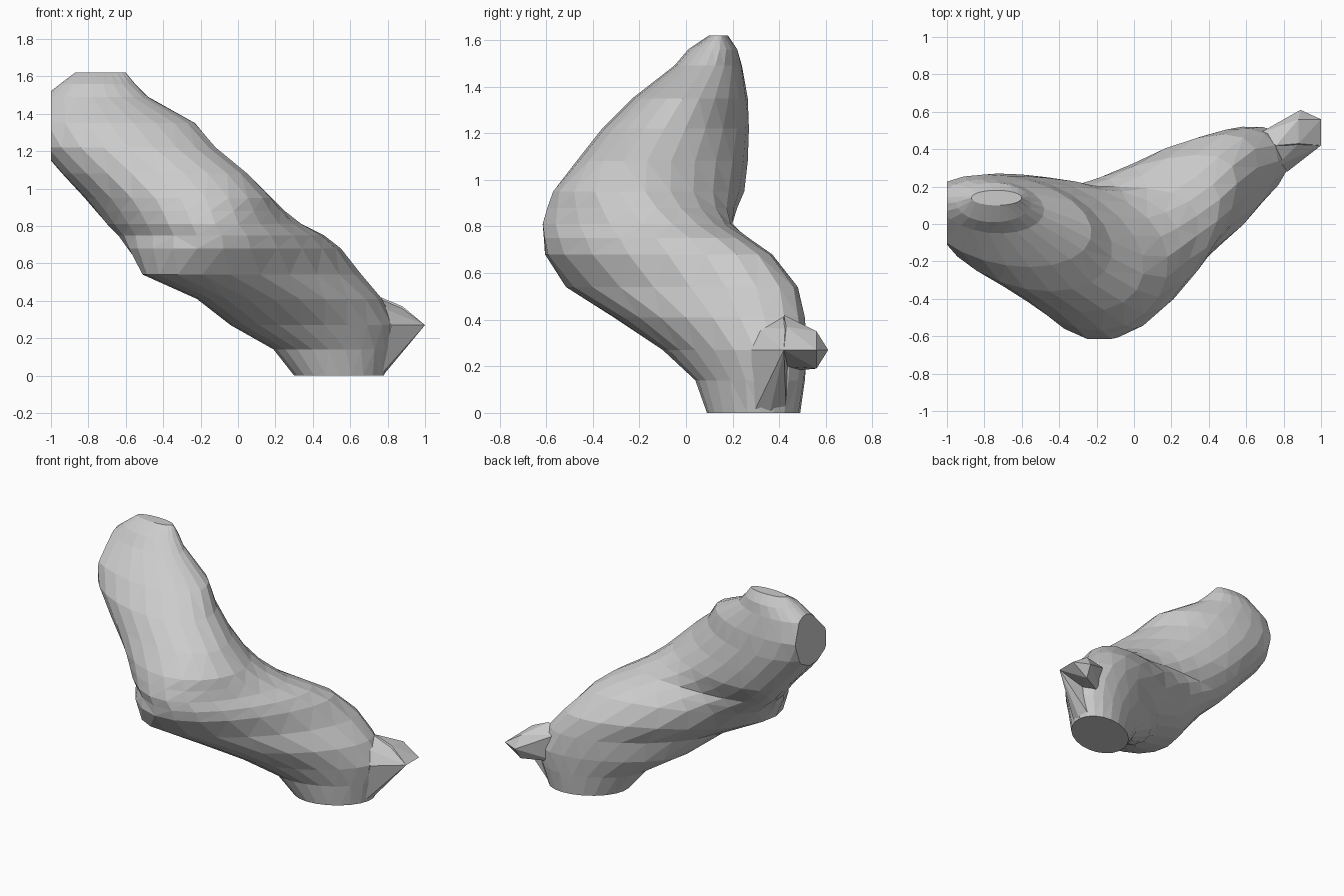
import bpy, bmesh, math

if "Cube" in bpy.data.objects:
    bpy.data.objects.remove(bpy.data.objects["Cube"])

SIDES = 22

# Level sections: z, x range, y range, diagonal lean, backward bend of the two sides
SECTIONS = [
    (0.00, 0.30, 0.78, 0.09, 0.49, 0.30, 0.0),
    (0.14, 0.19, 0.82, 0.04, 0.51, 0.40, 0.0),
    (0.27, -0.04, 0.84, -0.10, 0.52, 0.53, 0.0),
    (0.41, -0.22, 0.77, -0.31, 0.51, 0.60, 0.0),
    (0.54, -0.51, 0.66, -0.515, 0.48, 0.60, 0.12),
    (0.68, -0.59, 0.55, -0.605, 0.37, 0.40, 0.28),
    (0.75, -0.64, 0.46, -0.61, 0.27, 0.20, 0.36),
    (0.81, -0.70, 0.34, -0.615, 0.20, 0.02, 0.36),
    (0.88, -0.76, 0.25, -0.595, 0.22, -0.17, 0.25),
    (0.95, -0.82, 0.18, -0.57, 0.25, -0.30, 0.13),
    (1.08, -0.94, 0.05, -0.47, 0.265, -0.35, 0.0),
    (1.22, -1.06, -0.12, -0.36, 0.27, -0.30, 0.0),
    (1.35, -1.12, -0.23, -0.23, 0.265, -0.25, 0.0),
    (1.49, -1.04, -0.48, -0.05, 0.24, -0.15, 0.0),
    (1.56, -0.95, -0.55, 0.01, 0.22, 0.00, 0.0),
    (1.62, -0.87, -0.60, 0.10, 0.18, 0.00, 0.0),
]


def finish(bm, name):
    bmesh.ops.recalc_face_normals(bm, faces=bm.faces[:])
    mesh = bpy.data.meshes.new(name)
    bm.to_mesh(mesh)
    bm.free()
    obj = bpy.data.objects.new(name, mesh)
    bpy.context.collection.objects.link(obj)
    return obj


def fit(values, low, high):
    a, b = min(values), max(values)
    return [low + (v - a) / (b - a) * (high - low) for v in values]


def section_ring(bm, z, x0, x1, y0, y1, lean, bend):
    half = math.asin(lean) / 2
    c, s = math.cos(half), math.sin(half)
    us, vs = [], []
    for i in range(SIDES):
        t = math.tau * i / SIDES
        u = c * math.cos(t) + s * math.sin(t)
        v = s * math.cos(t) + c * math.sin(t)
        us.append(u * (1 + 0.4 * bend * v))
        vs.append(v + bend * u * u)
    return [bm.verts.new((x, y, z))
            for x, y in zip(fit(us, x0, x1), fit(vs, y0, y1))]


# Bent body, lofted through the sections
bm = bmesh.new()
rings = [section_ring(bm, *s) for s in SECTIONS]
for a, b in zip(rings, rings[1:]):
    for i in range(SIDES):
        j = (i + 1) % SIDES
        quad = (a[i], a[j], b[j], b[i])
        # split each quad along its shorter diagonal
        if (a[i].co - b[j].co).length < (a[j].co - b[i].co).length:
            order = ((0, 1, 2), (0, 2, 3))
        else:
            order = ((0, 1, 3), (1, 2, 3))
        for tri in order:
            bm.faces.new([quad[k] for k in tri])
bm.faces.new(rings[0])
bm.faces.new(rings[-1])

# Flat cut on the upper end
geom = bm.verts[:] + bm.edges[:] + bm.faces[:]
cut = bmesh.ops.bisect_plane(bm, geom=geom, dist=0.0001, plane_co=(-1, 0, 0),
                             plane_no=(-1, 0, 0), clear_outer=True)
edges = [e for e in cut["geom_cut"] if isinstance(e, bmesh.types.BMEdge)]
bmesh.ops.holes_fill(bm, edges=edges, sides=0)
finish(bm, "bent_body")


def hull_part(name, points):
    bm = bmesh.new()
    for p in points:
        bm.verts.new(p)
    bmesh.ops.convex_hull(bm, input=bm.verts[:])
    loose = [v for v in bm.verts if not v.link_faces]
    bmesh.ops.delete(bm, geom=loose, context='VERTS')
    return finish(bm, name)


# Small pointed spur, and the flared wall that joins it to the lower end
hull_part("tip_spur", [
    (1, 0.42, 0.27), (1, 0.56, 0.27), (0.89, 0.61, 0.27), (0.88, 0.56, 0.35),
    (0.88, 0.43, 0.37), (0.76, 0.42, 0.42), (0.88, 0.56, 0.19),
    (0.66, 0.48, 0.38), (0.66, 0.45, 0.18), (0.78, 0.40, 0.2)])
hull_part("spur_flare", [
    (1, 0.42, 0.27), (0.82, 0.28, 0.27), (0.75, 0.30, 0.37), (0.88, 0.43, 0.36),
    (0.76, 0.29, 0.0), (0.775, 0.36, 0.0), (0.74, 0.43, 0.0), (0.76, 0.42, 0.41),
    (0.70, 0.45, 0.25)])
